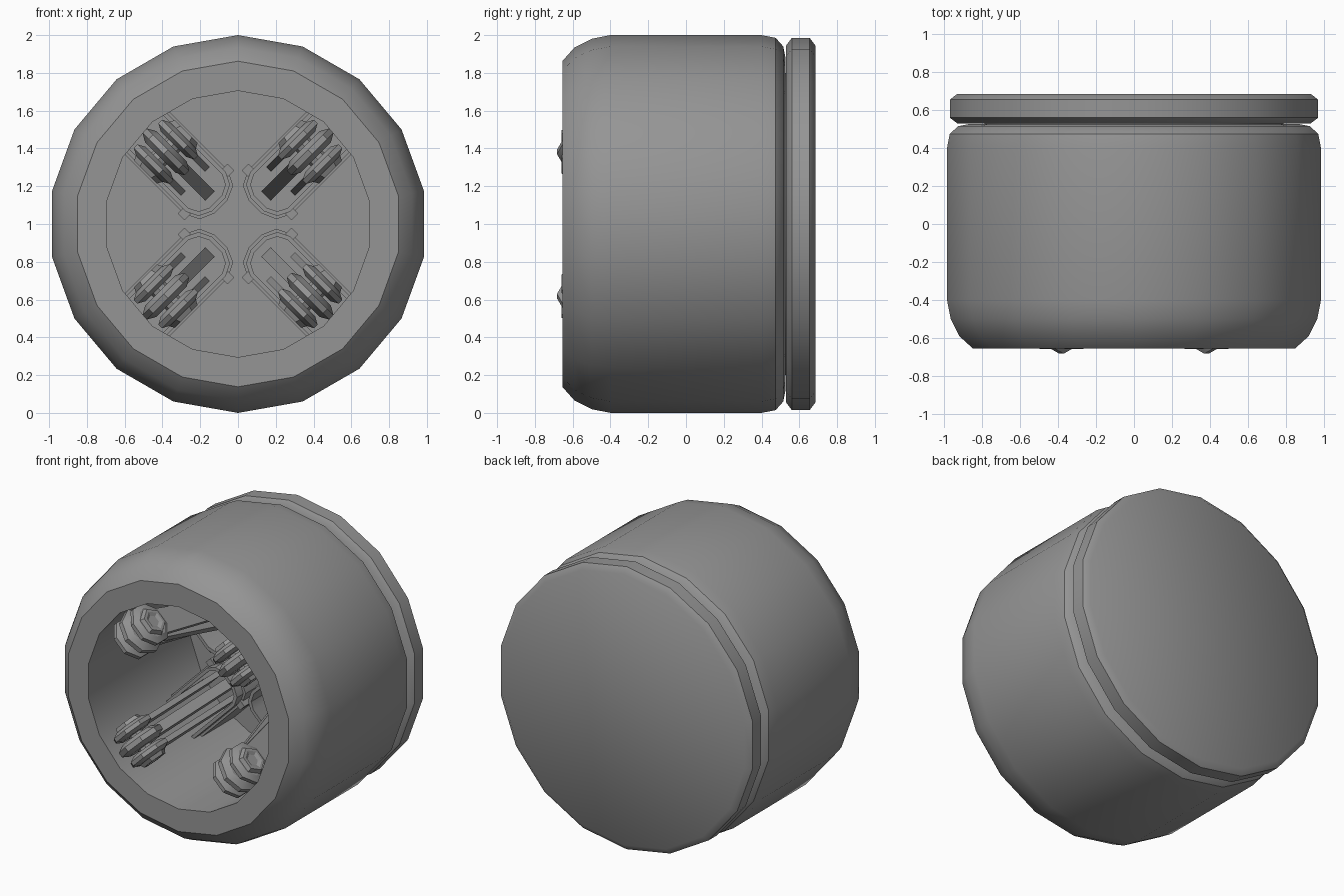
import bpy, bmesh, math
from mathutils import Matrix, Vector

if "Cube" in bpy.data.objects:
    bpy.data.objects.remove(bpy.data.objects["Cube"])

grey = bpy.data.materials.new("mid_grey")
grey.diffuse_color = (0.3, 0.3, 0.3, 1)
grey.use_nodes = True
grey.node_tree.nodes["Principled BSDF"].inputs["Base Color"].default_value = grey.diffuse_color
UP = Vector((0, 0, 1))


def finish(bm, name, matrix, angle=35):
    bmesh.ops.recalc_face_normals(bm, faces=bm.faces)
    me = bpy.data.meshes.new(name)
    bm.to_mesh(me)
    bm.free()
    me.transform(matrix)
    me.materials.append(grey)
    ob = bpy.data.objects.new(name, me)
    bpy.context.collection.objects.link(ob)
    bpy.ops.object.select_all(action='DESELECT')
    ob.select_set(True)
    bpy.context.view_layer.objects.active = ob
    bpy.ops.object.shade_smooth_by_angle(angle=math.radians(angle))
    return ob


def lathe(name, profile, sides, matrix, angle=35, turn=0.0):
    """Revolve (radius, height) pairs about local z, capping both ends."""
    bm = bmesh.new()
    rings = []
    for r, h in profile:
        rings.append([bm.verts.new((r * math.cos(turn + 2 * math.pi * i / sides),
                                    r * math.sin(turn + 2 * math.pi * i / sides), h))
                      for i in range(sides)])
    for a, b in zip(rings, rings[1:]):
        for i in range(sides):
            j = (i + 1) % sides
            bm.faces.new((a[i], a[j], b[j], b[i]))
    bm.faces.new(rings[0])
    bm.faces.new(rings[-1])
    return finish(bm, name, matrix, angle)


def prism(name, outline, h0, h1, matrix):
    """Extrude a 2D outline from local z h0 to h1."""
    bm = bmesh.new()
    low = [bm.verts.new((x, y, h0)) for x, y in outline]
    face = bm.faces.new(low)
    new = bmesh.ops.extrude_face_region(bm, geom=[face])["geom"]
    bmesh.ops.translate(bm, vec=(0, 0, h1 - h0),
                        verts=[v for v in new if isinstance(v, bmesh.types.BMVert)])
    return finish(bm, name, matrix, 30)


def frame(x, y, z):
    """Matrix with the given local axes, centred on the main axis."""
    m = Matrix((x, y, z)).transposed().to_4x4()
    m.translation = UP
    return m


# Main axis runs front to back: local z is world y
axis = frame(Vector((0, 0, 1)), Vector((1, 0, 0)), Vector((0, 1, 0)))

# Rounded housing with an open cavity in the front
FLOOR = 0.47
lathe("housing", [(0.705, FLOOR), (0.705, -0.655), (0.862, -0.655), (0.935, -0.59),
                  (0.98, -0.50), (1.0, -0.40), (1.0, 0.40), (0.985, 0.475),
                  (0.94, 0.515), (0.88, 0.527)], 18, axis)

# Chamfered back plate and the hidden spacer that joins it
lathe("back_plate", [(0.945, 0.53), (0.985, 0.56), (0.985, 0.655), (0.945, 0.685)],
      18, axis, 50)
lathe("spacer", [(0.8, 0.50), (0.8, 0.56)], 18, axis)

HR, HY = 0.54, -0.525    # hinge centre: radial distance and depth


def bar(half_front, half_back, r_back, y_back):
    """Tapered bar outline from the hinge back towards the floor."""
    return [(HR - half_front, HY), (HR + half_front, HY + 0.03),
            (r_back + half_back, y_back), (r_back - half_back, y_back)]


# Four hinged arm assemblies on the diagonals
for k in range(4):
    a = math.radians(45 + 90 * k)
    rad = Vector((math.cos(a), 0, math.sin(a)))
    tan = Vector((-math.sin(a), 0, math.cos(a)))
    back = Vector((0, 1, 0))
    side = frame(rad, back, tan)     # outlines in (radius, depth), stacked sideways
    deep = frame(rad, tan, back)     # outlines in (radius, side), stacked in depth
    hinge = side @ Matrix.Translation((HR, HY, 0))

    # Knuckles stacked along the hinge pin
    for t, r, h in ((0, 0.158, 0.042), (-0.092, 0.145, 0.034), (0.092, 0.145, 0.034)):
        lathe("knuckle", [(r * 0.72, t - h), (r, t - h * 0.4), (r, t + h * 0.4),
                          (r * 0.72, t + h)], 8, hinge, 25, math.pi / 8 if t else 0)
    lathe("hinge_pin", [(0.05, -0.14), (0.05, 0.14)], 8, hinge)

    # Long centre arm
    prism("centre_arm", bar(0.085, 0.06, 0.27, FLOOR), -0.034, 0.034, side)

    for s in (-1, 1):
        # Shorter outer links
        lo, hi = sorted((s * 0.072, s * 0.108))
        prism("outer_link", bar(0.09, 0.06, 0.38, 0.2), lo, hi, side)
        # Hexagonal nuts with dished ends
        lathe("hex_nut", [(0.085, s * 0.11), (0.1, s * 0.125), (0.085, s * 0.152),
                          (0.065, s * 0.152), (0.025, s * 0.132)], 6, hinge, 25)
        # Lugs on the corners of the base yoke
        lo, hi = sorted((s * 0.14, s * 0.187))
        prism("yoke_lug", [(0.215, lo), (0.265, lo), (0.265, hi), (0.215, hi)],
              0.1, FLOOR, deep)

    # Curved base yoke wrapping the inner end, in two steps
    for name, w, y0 in (("yoke", 0.0, 0.05), ("yoke_rim", 0.016, 0.12)):
        half = [(0.70, 0.148 + w), (0.24, 0.148 + w), (0.178 - w, 0.118 + w / 2),
                (0.145 - w, 0.05)]
        inner = [(0.167, 0.045), (0.195, 0.1), (0.245, 0.126), (0.70, 0.126)]
        ring = half + [(x, -y) for x, y in reversed(half)]
        ring += [(x, -y) for x, y in reversed(inner)] + inner
        prism(name, ring, y0, FLOOR, deep)
